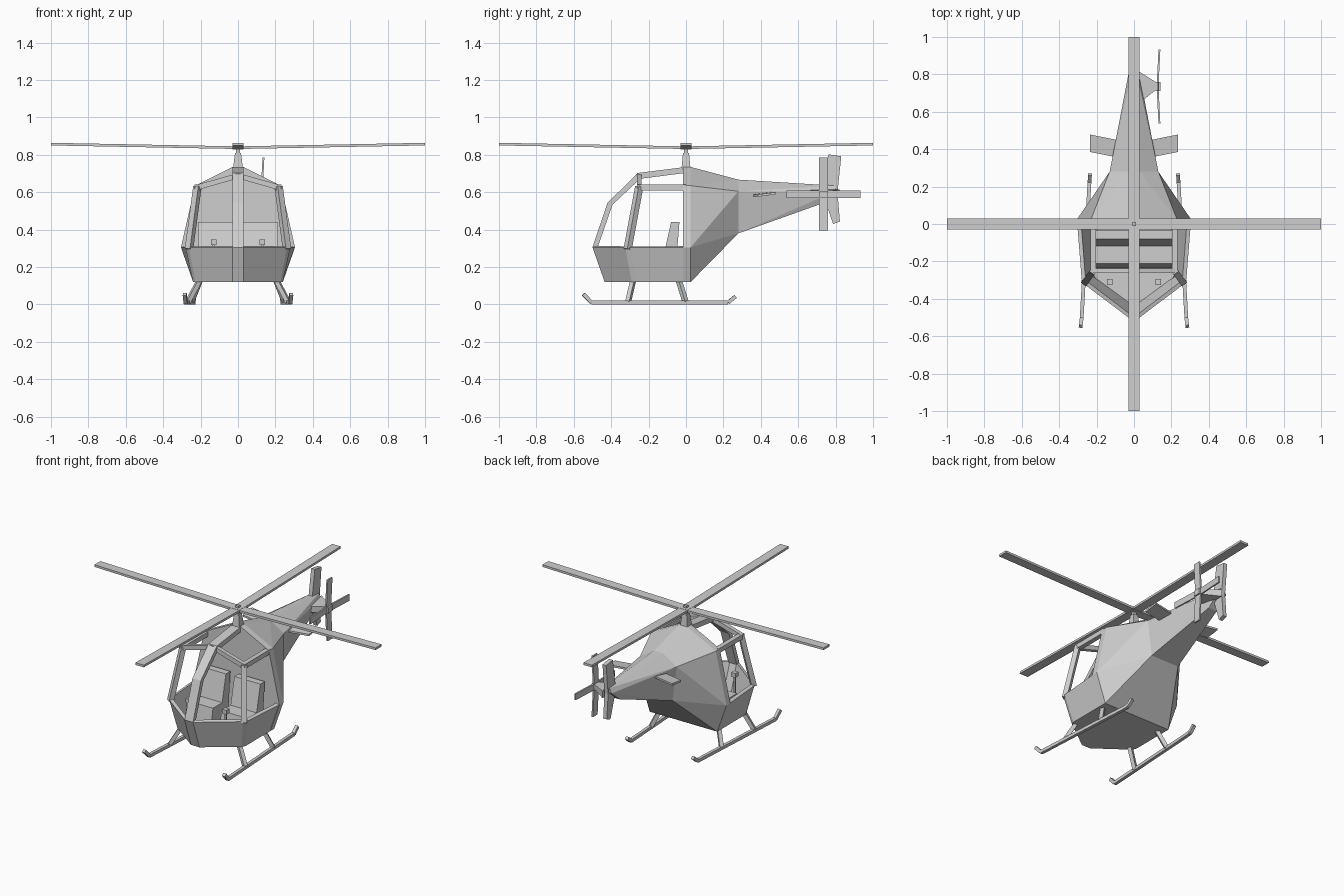
import bpy, bmesh
from mathutils import Vector

if "Cube" in bpy.data.objects:
    bpy.data.objects.remove(bpy.data.objects["Cube"])

grey = bpy.data.materials.new("light_grey")
grey.diffuse_color = (0.62, 0.62, 0.62, 1)
grey.use_nodes = True
grey.node_tree.nodes["Principled BSDF"].inputs["Base Color"].default_value = grey.diffuse_color


def finish(name, bm):
    bmesh.ops.recalc_face_normals(bm, faces=bm.faces[:])
    me = bpy.data.meshes.new(name)
    bm.to_mesh(me)
    bm.free()
    me.materials.append(grey)
    ob = bpy.data.objects.new(name, me)
    bpy.context.collection.objects.link(ob)
    return ob


def hulls(name, groups):
    """One convex solid per group of points."""
    bm = bmesh.new()
    for pts in groups:
        vs = [bm.verts.new(p) for p in pts]
        r = bmesh.ops.convex_hull(bm, input=vs)
        junk = {g for g in r["geom_interior"] + r["geom_unused"] if isinstance(g, bmesh.types.BMVert)}
        bmesh.ops.delete(bm, geom=list(junk), context='VERTS')
    bmesh.ops.dissolve_limit(bm, angle_limit=0.01, verts=bm.verts[:], edges=bm.edges[:])
    return finish(name, bm)


def beams(name, segs):
    """Square bars: (start, end, width, height)."""
    bm = bmesh.new()
    for a, b, w, h in segs:
        a, b = Vector(a), Vector(b)
        d = (b - a).normalized()
        side = d.cross(Vector((0, 0, 1)))
        side = side.normalized() if side.length > 1e-3 else Vector((1, 0, 0))
        up = side.cross(d)
        ends = [[bm.verts.new(p + side * w / 2 * s + up * h / 2 * t)
                 for s, t in ((-1, -1), (1, -1), (1, 1), (-1, 1))] for p in (a, b)]
        bm.faces.new(ends[0])
        bm.faces.new(ends[1])
        for i in range(4):
            j = (i + 1) % 4
            bm.faces.new((ends[0][i], ends[0][j], ends[1][j], ends[1][i]))
    return finish(name, bm)


def side_profile(name, yz, x0, x1):
    """Side outline extruded across x."""
    bm = bmesh.new()
    f = bm.faces.new([bm.verts.new((x0, y, z)) for y, z in yz])
    r = bmesh.ops.extrude_face_region(bm, geom=[f])
    bmesh.ops.translate(bm, vec=(x1 - x0, 0, 0),
                        verts=[v for v in r["geom"] if isinstance(v, bmesh.types.BMVert)])
    return finish(name, bm)


def both(pts):
    return pts + [(-x, y, z) for x, y, z in pts]


def path(pts, w, h):
    return [(a, b, w, h) for a, b in zip(pts, pts[1:])]


# Lower cabin tub, an open shell
rim = [(.03, -.5), (.262, -.325), (.28, -.295), (.305, .02)]
base = [(.03, -.435), (.228, -.29), (.24, -.265), (.24, .02)]
bm = bmesh.new()
rings = []
for half, z in ((rim, .305), (base, .12)):
    loop = half + [(-x, y) for x, y in reversed(half)]
    rings.append([bm.verts.new((x, y, z)) for x, y in loop])
for i in range(8):
    j = (i + 1) % 8
    if i != 3:
        bm.faces.new((rings[0][i], rings[0][j], rings[1][j], rings[1][i]))
bm.faces.new(rings[1])
tub = finish("cabin_tub", bm)
solid = tub.modifiers.new("thickness", 'SOLIDIFY')
solid.thickness = .022
solid.offset = -1

# Rear body and tail boom
section = [(.03, .735), (.23, .635), (.305, .305), (.24, .12)]
wall = [(x, y, z) for y in (-.015, .025) for x, z in section]
waist = [(.03, .28, .667), (.13, .28, .605), (.1, .28, .38)]
tail = [(.015, .8, .635), (.03, .8, .605), (.03, .715, .535)]
hulls("rear_body", [both(wall + waist), both(waist + tail)])

# Canopy frame
side_profile("canopy_centre_bar",
             [(-.5, .305), (-.42, .543), (-.257, .703), (0, .735),
              (0, .703), (-.245, .672), (-.393, .533), (-.472, .305)], -.03, .03)
frame = []
for s in (-1, 1):
    frame += [((s * .262, -.312, .295), (s * .217, -.25, .63), .034, .03),
              ((s * .217, -.262, .625), (s * .217, 0, .625), .03, .03),
              ((s * .222, -.25, .625), (0, -.25, .688), .026, .028)]
beams("canopy_side_frame", frame)

# Seats and control sticks
for s, side in ((-1, "left"), (1, "right")):
    side_profile(side + "_seat",
                 [(-.235, .135), (-.212, .27), (-.118, .27), (-.08, .44),
                  (-.035, .44), (-.06, .135)], s * .03, s * .215)
    beams(side + "_control_stick",
          [((s * .13, -.31, .13), (s * .13, -.31, .33), .012, .012),
           ((s * .13, -.325, .332), (s * .13, -.295, .332), .03, .028)])

# Landing skids with struts
for s, side in ((-1, "left"), (1, "right")):
    skid = [(s * .285, -.548, .055), (s * .28, -.505, .01),
            (s * .238, .225, .01), (s * .235, .265, .043)]
    beams(side + "_skid", path(skid, .02, .02))
    beams(side + "_skid_struts",
          [((s * .2, -.28, .14), (s * .268, -.31, .012), .024, .024),
           ((s * .2, -.042, .14), (s * .251, -.002, .012), .024, .024)])

# Main rotor
hulls("rotor_mast", [both([(.028, y, .715) for y in (-.025, .025)] +
                          [(.016, y, .81) for y in (-.016, .016)])])
beams("rotor_hub", [((0, 0, .8), (0, 0, .86), .02, .02),
                    ((0, -.03, .838), (0, .03, .838), .06, .018)])
beams("main_rotor_blades", [((0, 0, .838), (x, y, .857), .06, .014)
                            for x, y in ((1, 0), (-1, 0), (0, 1), (0, -1))])

# Tail fin, upper and lower
fin = [[(.73, .6), (.81, .6), (.83, .792), (.762, .802)],
       [(.73, .6), (.81, .6), (.823, .443), (.786, .43)]]
hulls("tail_fin", [both([(.013, y, z) for y, z in f]) for f in fin])

# Tailplanes
hulls("tailplanes", [[(s * x, y + dy, z + dz) for x, y in ((.06, .35), (.235, .385))
                      for dy, z in ((0, .576), (.093, .588)) for dz in (0, .012)]
                     for s in (-1, 1)])

# Tail rotor on its side pylon
hulls("tail_rotor_pylon", [[(.02, y, z) for y in (.64, .82) for z in (.57, .615)] +
                           [(.115, y, z) for y in (.715, .76) for z in (.575, .607)]])
beams("tail_rotor_hub", [((.11, .737, .59), (.142, .737, .59), .045, .035)])
tips = []
for dy, dz in ((1, 0), (-1, 0), (0, 1), (0, -1)):
    w, h = (.01, .04) if dy else (.01, .048)
    root, tip = Vector((.126, .735, .59)), Vector((.136, .735 + .199 * dy, .59 + .196 * dz))
    across = Vector((0, 0, .02)) if dy else Vector((0, .024, 0))
    tips.append([p + across * k + Vector((t, 0, 0)) for p in (root, tip)
                 for k in (-1, 1) for t in (-.005, .005)])
hulls("tail_rotor_blades", tips)
